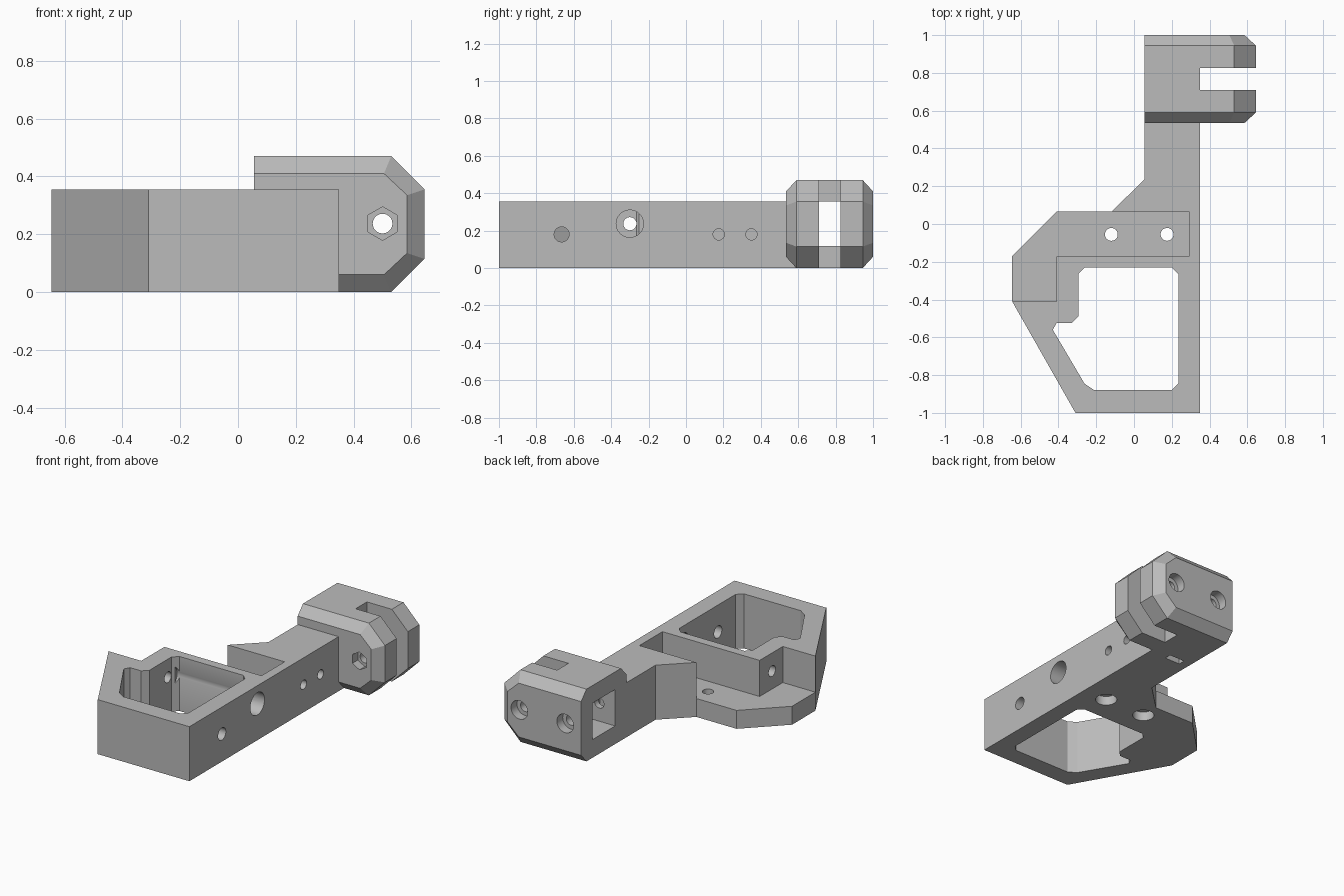
import bpy, bmesh, math
from mathutils import Vector

cube = bpy.data.objects.get("Cube")
if cube:
    bpy.data.objects.remove(cube, do_unlink=True)

grey = bpy.data.materials.new("plain grey")
grey.use_nodes = True
grey.diffuse_color = (0.5, 0.5, 0.5, 1)
grey.node_tree.nodes["Principled BSDF"].inputs["Base Color"].default_value = (0.5, 0.5, 0.5, 1)


def loft(name, rings):
    """Closed solid through matching rings of points."""
    bm = bmesh.new()
    loops = [[bm.verts.new(p) for p in ring] for ring in rings]
    n = len(loops[0])
    for a, b in zip(loops, loops[1:]):
        for i in range(n):
            j = (i + 1) % n
            bm.faces.new((a[i], a[j], b[j], b[i]))
    bm.faces.new(loops[0])
    bm.faces.new(loops[-1])
    bmesh.ops.recalc_face_normals(bm, faces=bm.faces)
    mesh = bpy.data.meshes.new(name)
    bm.to_mesh(mesh)
    bm.free()
    mesh.materials.append(grey)
    obj = bpy.data.objects.new(name, mesh)
    bpy.context.collection.objects.link(obj)
    return obj


def plate(name, outline, z0, z1):
    return loft(name, [[(x, y, z) for x, y in outline] for z in (z0, z1)])


def box(name, x0, x1, y0, y1, z0, z1):
    return plate(name, [(x0, y0), (x1, y0), (x1, y1), (x0, y1)], z0, z1)


def rod(name, axis, start, length, radius, sides=32):
    """Round or hexagonal rod running along +axis from start."""
    k = "xyz".index(axis)
    rings = []
    for d in (0, length):
        ring = []
        for i in range(sides):
            t = 2 * math.pi * i / sides
            p = Vector(start)
            p[k] += d
            p[(k + 1) % 3] += radius * math.cos(t)
            p[(k + 2) % 3] += radius * math.sin(t)
            ring.append(p)
        rings.append(ring)
    return loft(name, rings)


def combine(target, tool, operation):
    mod = target.modifiers.new("join", "BOOLEAN")
    mod.operation = operation
    mod.solver = "EXACT"
    mod.object = tool
    bpy.context.view_layer.objects.active = target
    bpy.ops.object.modifier_apply(modifier=mod.name)
    bpy.data.objects.remove(tool, do_unlink=True)


# Main frame and long arm
H = 0.355
bracket = plate("bracket_arm", [
    (-0.31, -1), (0.35, -1), (0.35, 0.6), (0.055, 0.6), (0.055, 0.235),
    (-0.12, 0.065), (-0.41, 0.065), (-0.645, -0.17), (-0.645, -0.41)], 0, H)

# Bevelled clamp head, smaller at both ends
full = [(0.055, 0), (0.53, 0), (0.645, 0.115), (0.645, 0.355), (0.53, 0.47), (0.055, 0.47)]
small = [(0.055, 0.06), (0.505, 0.06), (0.585, 0.135), (0.585, 0.335), (0.505, 0.41), (0.055, 0.41)]
head = loft("clamp_head", [[(x, y, z) for x, z in ring] for ring, y in
                           ((small, 0.535), (full, 0.59), (full, 0.945), (small, 1.0))])
combine(bracket, head, "UNION")

cutters = []

# Lowered ledge beside the frame
cutters.append(plate("ledge_cut", [
    (-0.8, -0.41), (-0.41, -0.41), (-0.41, -0.172), (0.29, -0.172), (0.29, 0.065),
    (-0.12, 0.065), (-0.3, 0.2), (-0.8, 0.2)], 0.12, 0.6))

# Frame window with clipped corners
cutters.append(plate("window_cut", [
    (-0.295, -0.265), (-0.26, -0.23), (0.2, -0.23), (0.235, -0.265), (0.235, -0.845),
    (0.2, -0.88), (-0.21, -0.88), (-0.262, -0.845), (-0.43, -0.56), (-0.41, -0.525),
    (-0.33, -0.525), (-0.295, -0.49)], -0.1, 0.6))

# Head slot and square socket
cutters.append(box("slot_cut", 0.35, 0.8, 0.71, 0.826, -0.1, 0.6))
cutters.append(box("socket_cut", -0.1, 0.352, 0.65, 0.885, 0.118, 0.355))

# Screw holes across the frame and arm
cutters.append(rod("wide_bore", "x", (-0.28, -0.3, 0.237), 0.8, 0.073))
cutters.append(rod("narrow_bore", "x", (-0.6, -0.3, 0.237), 0.5, 0.035))
cutters.append(rod("side_hole", "x", (0.1, -0.665, 0.18), 0.4, 0.04))
for y in (0.175, 0.35):
    cutters.append(rod("blind_hole", "x", (0.12, y, 0.18), 0.4, 0.03))

# Ledge holes, widened underneath
for x in (-0.12, 0.175):
    cutters.append(rod("ledge_hole", "z", (x, -0.055, -0.1), 0.4, 0.034))
    cutters.append(rod("ledge_counterbore", "z", (x, -0.055, -0.1), 0.16, 0.065))

# Head screws from the back, nut pocket at the front, nut slit underneath
for x, y in ((0.5, 0.4), (0.17, 0.5)):
    cutters.append(rod("head_hole", "y", (x, y, 0.237), 1.1 - y, 0.034))
    cutters.append(rod("head_counterbore", "y", (x, 0.94, 0.237), 0.2, 0.06))
cutters.append(rod("nut_pocket", "y", (0.5, 0.4, 0.237), 0.19, 0.058, 6))
cutters.append(box("nut_slit", 0.115, 0.225, 0.565, 0.61, -0.1, 0.29))

for tool in cutters:
    combine(bracket, tool, "DIFFERENCE")

# Smooth bores, crisp edges
bpy.ops.object.select_all(action="DESELECT")
bracket.select_set(True)
bpy.context.view_layer.objects.active = bracket
bpy.ops.object.shade_smooth_by_angle(angle=math.radians(25))
